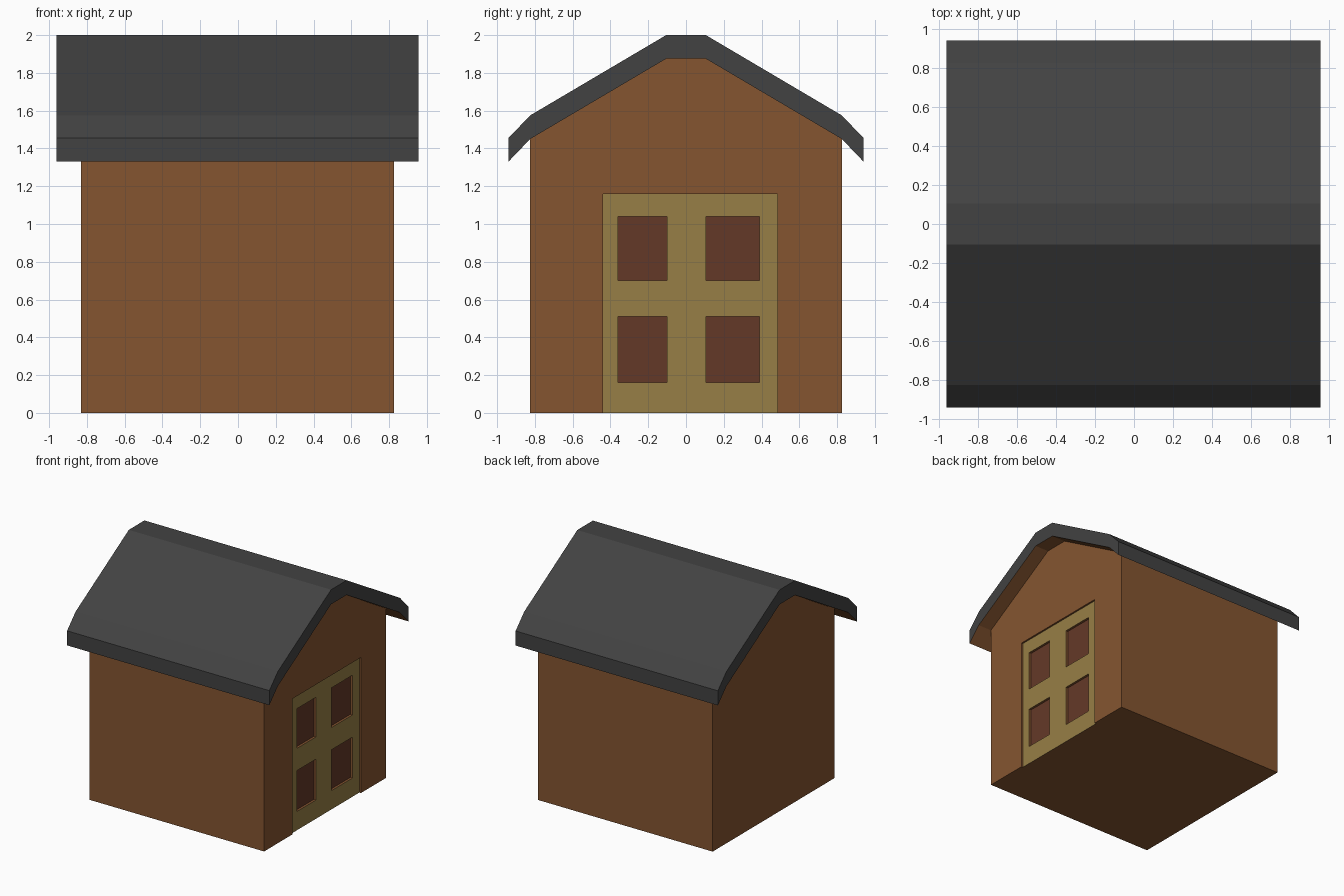
import bpy
import bmesh

cube = bpy.data.objects.get("Cube")
if cube:
    bpy.data.objects.remove(cube, do_unlink=True)


def srgb(v):
    v /= 255
    return v / 12.92 if v < 0.04045 else ((v + 0.055) / 1.055) ** 2.4


def material(name, rgb):
    col = (*[srgb(c) for c in rgb], 1)
    m = bpy.data.materials.new(name)
    m.use_nodes = True
    m.diffuse_color = col
    m.node_tree.nodes["Principled BSDF"].inputs["Base Color"].default_value = col
    return m


wood = material("brown wood", (133, 85, 48))
tan = material("tan door", (151, 127, 70))
dark = material("dark brown panel", (100, 57, 39))
grey = material("charcoal roof", (66, 66, 66))


def prism(name, outline, x0, x1, mats):
    """Extrude a (y, z) outline along x."""
    bm = bmesh.new()
    face = bm.faces.new([bm.verts.new((x0, y, z)) for y, z in outline])
    new = bmesh.ops.extrude_face_region(bm, geom=[face])["geom"]
    for v in new:
        if isinstance(v, bmesh.types.BMVert):
            v.co.x = x1
    bmesh.ops.recalc_face_normals(bm, faces=bm.faces)
    mesh = bpy.data.meshes.new(name)
    bm.to_mesh(mesh)
    bm.free()
    for m in mats:
        mesh.materials.append(m)
    ob = bpy.data.objects.new(name, mesh)
    bpy.context.collection.objects.link(ob)
    return ob


def recess(target, y0, y1, z0, z1, x):
    """Sink a rectangle into the gable wall down to depth x."""
    cutter = prism("cutter", [(y0, z0), (y1, z0), (y1, z1), (y0, z1)], x, 1, [wood])
    cutter.hide_render = True
    mod = target.modifiers.new("recess", "BOOLEAN")
    mod.operation = "DIFFERENCE"
    mod.solver = "EXACT"
    mod.object = cutter
    bpy.context.view_layer.objects.active = target
    bpy.ops.object.modifier_apply(modifier=mod.name)
    bpy.data.objects.remove(cutter, do_unlink=True)


# Roof: bent sheet with a flat ridge and steeper eaves
thick = 0.125
half = [(0.105, 2.0), (0.825, 1.575), (0.94, 1.455)]
top = [(-y, z) for y, z in reversed(half)] + half
under = [(y, z - thick) for y, z in top]
roof = prism("roof", top + under[::-1], -0.96, 0.955, [grey, wood])
for f in roof.data.polygons:
    f.material_index = int(f.normal.z < -0.1)

# House body: gabled block under the roof
body = prism("house_body", [(-0.825, 0)] + under[1:-1] + [(0.825, 0)],
             -0.83, 0.825, [wood, tan, dark])

# Door and its four panels, sunk into the gable wall
door_x, panel_x = 0.81, 0.79
recess(body, -0.44, 0.485, -0.1, 1.16, door_x)
for y0, y1 in ((-0.36, -0.10), (0.105, 0.39)):
    for z0, z1 in ((0.16, 0.51), (0.70, 1.04)):
        recess(body, y0, y1, z0, z1, panel_x)
for f in body.data.polygons:
    f.material_index = 0
    if f.normal.x > 0.9:
        if abs(f.center.x - door_x) < 0.005:
            f.material_index = 1
        elif abs(f.center.x - panel_x) < 0.005:
            f.material_index = 2
